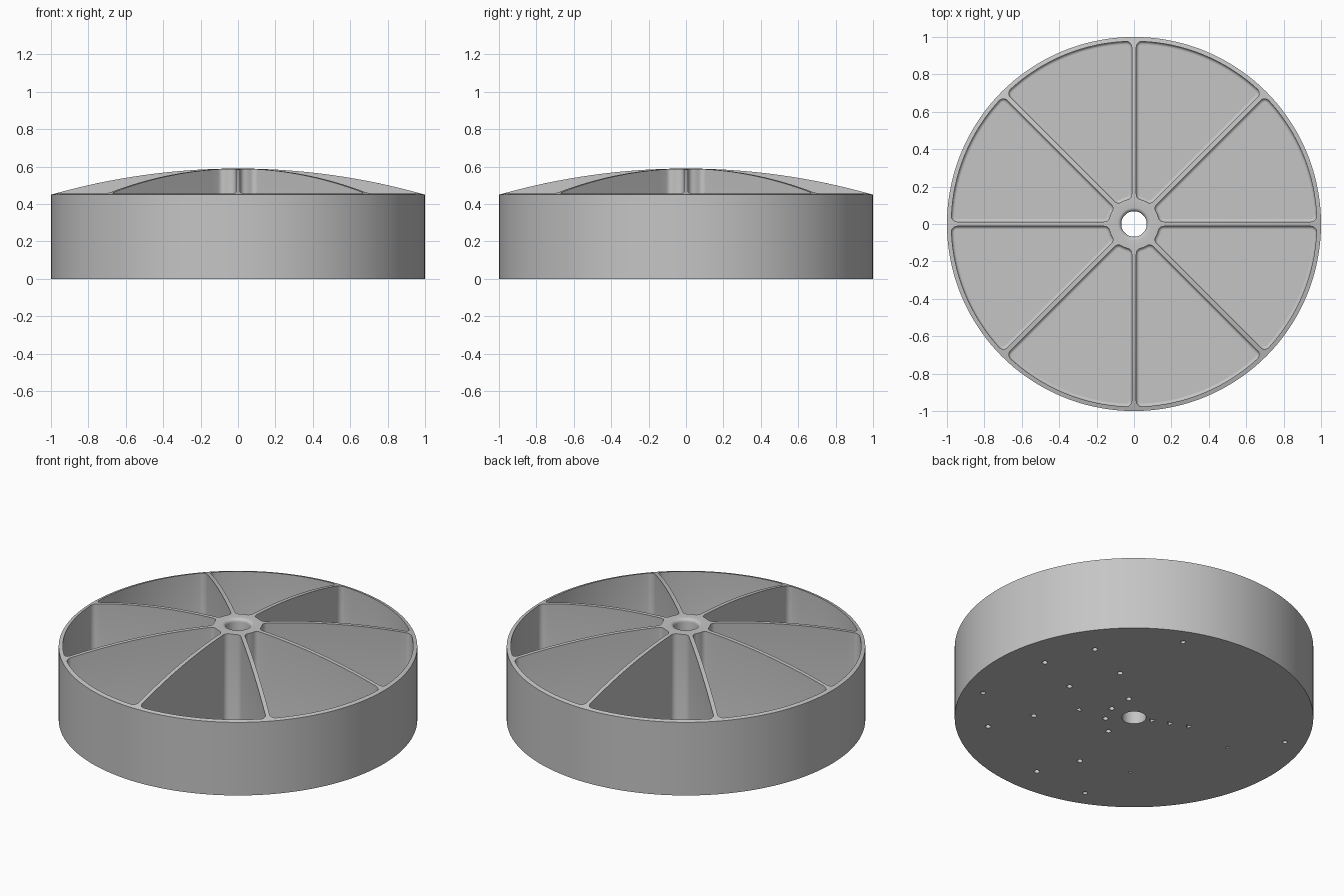
import bpy, bmesh
from math import sin, cos, asin, pi, radians, sqrt
from mathutils import Vector, Matrix

cube = bpy.data.objects.get("Cube")
if cube:
    bpy.data.objects.remove(cube, do_unlink=True)

RIM_Z, DOME = 0.45, 0.14             # wall height and rise of the dome
BORE, LIP = 0.068, 0.02              # centre hole and its rounded edge
HUB, INNER, HALF_RIB = 0.135, 0.977, 0.012
FLOOR, CORNER, COVE = 0.04, 0.03, 0.015
MID = pi / 8                         # half of one sector


def dome(p):
    R = (1 + DOME ** 2) / (2 * DOME)
    return Vector((p.x, p.y, RIM_Z + DOME - R + sqrt(R * R - p.x ** 2 - p.y ** 2)))


def polar(r, a, z=0.0):
    return Vector((r * cos(a), r * sin(a), z))


def at_z(p, z):
    return Vector((p.x, p.y, z))


# Corner centres of a pocket, beside the hub and beside the rim
offset = HALF_RIB + CORNER
in_a, out_a = asin(offset / (HUB + CORNER)), asin(offset / (INNER - CORNER))
in_c, out_c = polar(HUB + CORNER, in_a), polar(INNER - CORNER, out_a)
STEPS, RIB_STEPS, RIM_STEPS, HUB_STEPS = 5, 16, 8, 4


def half_outline(inset):
    """Half a pocket outline: hub, corner, rib, corner, rim."""
    r = CORNER - inset
    pts = [polar(HUB + inset, MID + (in_a - MID) * i / HUB_STEPS) for i in range(HUB_STEPS)]
    for i in range(STEPS + 1):
        t = i / STEPS
        pts.append(in_c + polar(r, pi + in_a + (pi / 2 - in_a) * t))
    for i in range(1, RIB_STEPS):
        x = in_c.x + (out_c.x - in_c.x) * i / RIB_STEPS
        pts.append(Vector((x, HALF_RIB + inset, 0)))
    for i in range(STEPS + 1):
        t = i / STEPS
        pts.append(out_c + polar(r, -pi / 2 + (pi / 2 + out_a) * t))
    pts += [polar(INNER - inset, out_a + (MID - out_a) * i / RIM_STEPS)
            for i in range(1, RIM_STEPS + 1)]
    return pts


# Angles where the hub and rim parts of the outline meet bore and outer wall
bore_angles = [MID + (in_a - MID) * i / HUB_STEPS for i in range(HUB_STEPS)]
bore_angles += [in_a * (1 - i / STEPS) for i in range(STEPS + 1)]
rim_angles = [out_a * i / STEPS for i in range(STEPS + 1)]
rim_angles += [out_a + (MID - out_a) * i / RIM_STEPS for i in range(1, RIM_STEPS + 1)]


def half_sector():
    """All faces of a sixteenth of the wheel, as lists of points."""
    faces = []

    def strip(a, b):
        for i in range(len(a) - 1):
            faces.append([a[i], a[i + 1], b[i + 1], b[i]])

    edge = half_outline(0)
    # Top of hub, rib and rim
    ribs = [Vector((p.x, 0, 0)) for p in edge[len(bore_angles):-len(rim_angles)]]
    border = [polar(BORE + LIP, a) for a in bore_angles] + ribs
    border += [polar(1, a) for a in rim_angles]
    layers = [[dome(p) for p in border], [dome(p) for p in edge]]
    # Pocket wall, cove and floor
    for i in range(5):
        t = pi / 2 * i / 4
        z = FLOOR + COVE * (1 - sin(t))
        layers.append([at_z(p, z) for p in half_outline(COVE * (1 - cos(t)))])
    for upper, lower in zip(layers, layers[1:]):
        strip(upper, lower)
    faces.append(layers[-1])
    # Outer wall
    rim_base = [polar(1, a) for a in rim_angles]
    strip([dome(p) for p in rim_base], rim_base)
    # Bore with rounded lip
    top = dome(polar(BORE + LIP, 0)).z
    bore = []
    for i in range(5):
        t = pi / 2 * i / 4
        bore.append([polar(BORE + LIP * (1 - sin(t)), a, top - LIP * (1 - cos(t)))
                     for a in bore_angles])
    bore.append([polar(BORE, a) for a in bore_angles])
    for upper, lower in zip(bore, bore[1:]):
        strip(upper, lower)
    # Underside
    faces.append(bore[-1] + rim_base)
    return faces


def make_object(name, bm):
    bmesh.ops.recalc_face_normals(bm, faces=bm.faces[:])
    mesh = bpy.data.meshes.new(name)
    bm.to_mesh(mesh)
    bm.free()
    obj = bpy.data.objects.new(name, mesh)
    bpy.context.collection.objects.link(obj)
    return obj


# Wheel: the half sector mirrored and turned around the axis
def build_body():
    bm = bmesh.new()
    faces = half_sector()
    for k in range(8):
        for flip in (1, -1):
            place = Matrix.Rotation(k * pi / 4, 3, 'Z') @ Matrix.Diagonal((1, flip, 1))
            for points in faces:
                bm.faces.new([bm.verts.new(place @ p) for p in points])
    bmesh.ops.remove_doubles(bm, verts=bm.verts[:], dist=0.0001)
    return make_object("wheel_body", bm)


# Shallow holes in the underside: radius, bearing, size, sides
def build_holes():
    holes = [(0.885, d, 0.014, 16) for d in (68, 158, 248, 338)]
    holes += [(r, d, 0.016, 16) for r, d in (
        (0.79, 11), (0.79, 34), (0.5, 4), (0.5, 41), (0.21, 42), (0.16, -1),
        (0.16, -44), (0.56, -38), (0.82, -47), (0.21, -87), (0.57, -98), (0.81, -88))]
    holes += [(0.61, -128, 0.009, 10), (0.62, 173, 0.01, 10)]
    holes += [(r, 158, 0.022, 3) for r in (0.105, 0.21, 0.32)]
    holes += [(0.32, -24, 0.022, 3)]
    bm = bmesh.new()
    for r, bearing, size, sides in holes:
        a = radians(bearing)
        place = Matrix.Translation(polar(r, a)) @ Matrix.Rotation(a, 4, 'Z')
        bmesh.ops.create_cone(bm, cap_ends=True, segments=sides, radius1=size,
                              radius2=size, depth=0.04, matrix=place)
    return make_object("hole_cutter", bm)


body = build_body()
cutter = build_holes()
cutter.hide_render = True
mod = body.modifiers.new("holes", 'BOOLEAN')
mod.operation = 'DIFFERENCE'
mod.solver = 'EXACT'
mod.object = cutter

# Bake the holes, then drop the cutter
bpy.context.view_layer.update()
graph = bpy.context.evaluated_depsgraph_get()
cut_mesh = bpy.data.meshes.new_from_object(body.evaluated_get(graph))
body.modifiers.clear()
body.data = cut_mesh
bpy.data.objects.remove(cutter, do_unlink=True)

# Plain grey finish
grey = bpy.data.materials.new("plain_grey")
grey.use_nodes = True
colour = (0.56, 0.56, 0.56, 1)
grey.diffuse_color = colour
grey.node_tree.nodes["Principled BSDF"].inputs["Base Color"].default_value = colour
body.data.materials.clear()
body.data.materials.append(grey)

bpy.ops.object.select_all(action='DESELECT')
body.select_set(True)
bpy.context.view_layer.objects.active = body
bpy.ops.object.shade_smooth_by_angle(angle=radians(30))
# Keep pocket floors and underside flat
for face in body.data.polygons:
    if abs(face.normal.z) > 0.999 and face.center.z < FLOOR + 0.001:
        face.use_smooth = False
